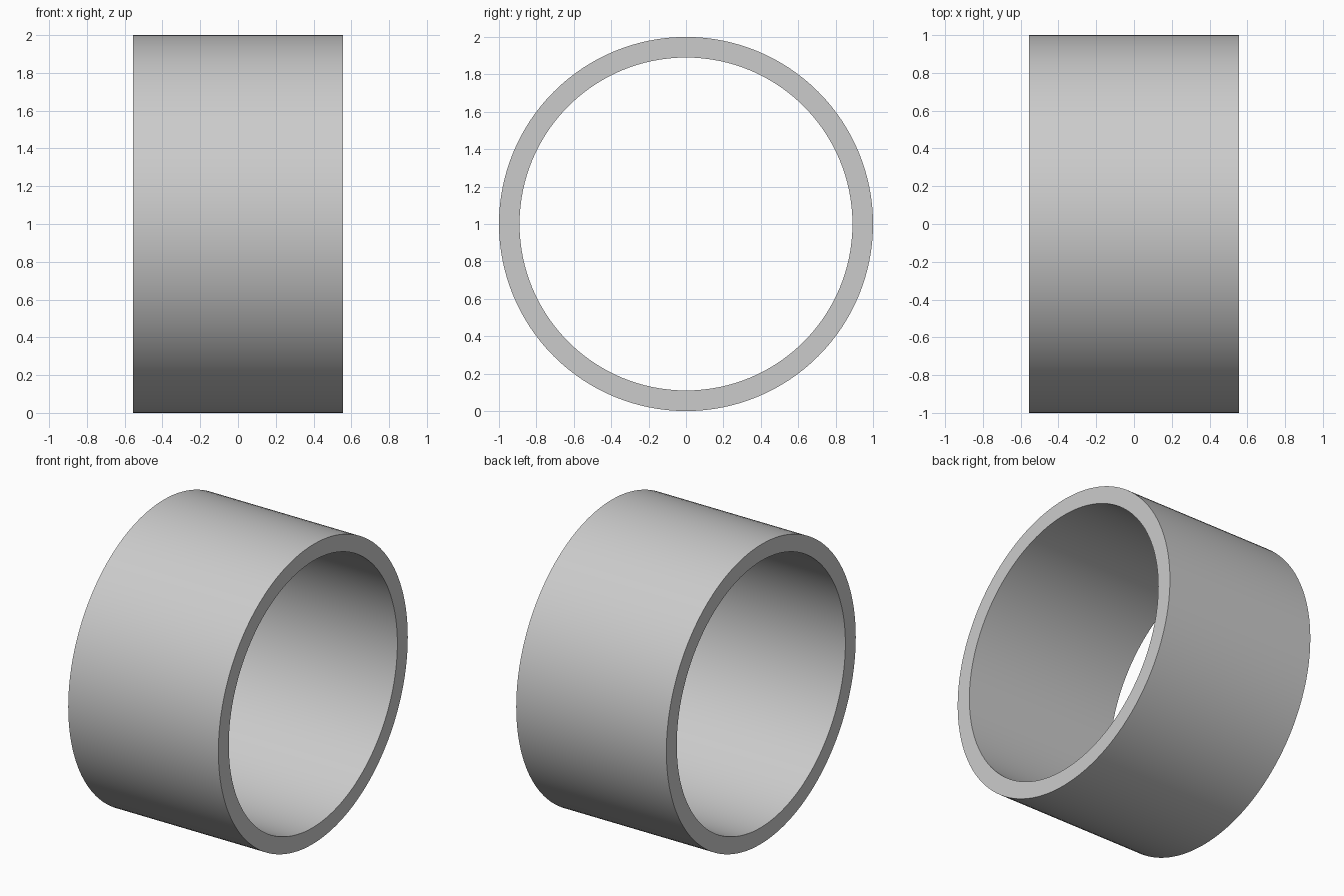
import bpy, bmesh, math

if "Cube" in bpy.data.objects:
    bpy.data.objects.remove(bpy.data.objects["Cube"])

SEGMENTS = 128
HALF_WIDTH = 0.555
OUTER, INNER = 1.0, 0.89

# Rectangular wall section (x, radius), swept around the x axis
profile = [(-HALF_WIDTH, OUTER), (HALF_WIDTH, OUTER),
           (HALF_WIDTH, INNER), (-HALF_WIDTH, INNER)]

bm = bmesh.new()
rings = []
for i in range(SEGMENTS):
    a = 2 * math.pi * i / SEGMENTS
    rings.append([bm.verts.new((x, r * math.cos(a), r * math.sin(a)))
                  for x, r in profile])
for i in range(SEGMENTS):
    r0, r1 = rings[i], rings[(i + 1) % SEGMENTS]
    for j in range(4):
        k = (j + 1) % 4
        bm.faces.new((r0[j], r0[k], r1[k], r1[j]))
bmesh.ops.recalc_face_normals(bm, faces=bm.faces)

# Ring band resting on the ground
mesh = bpy.data.meshes.new("ring_band")
bm.to_mesh(mesh)
bm.free()
ring = bpy.data.objects.new("ring_band", mesh)
ring.location.z = OUTER
bpy.context.collection.objects.link(ring)

bpy.context.view_layer.objects.active = ring
ring.select_set(True)
bpy.ops.object.shade_smooth_by_angle(angle=math.radians(30))
